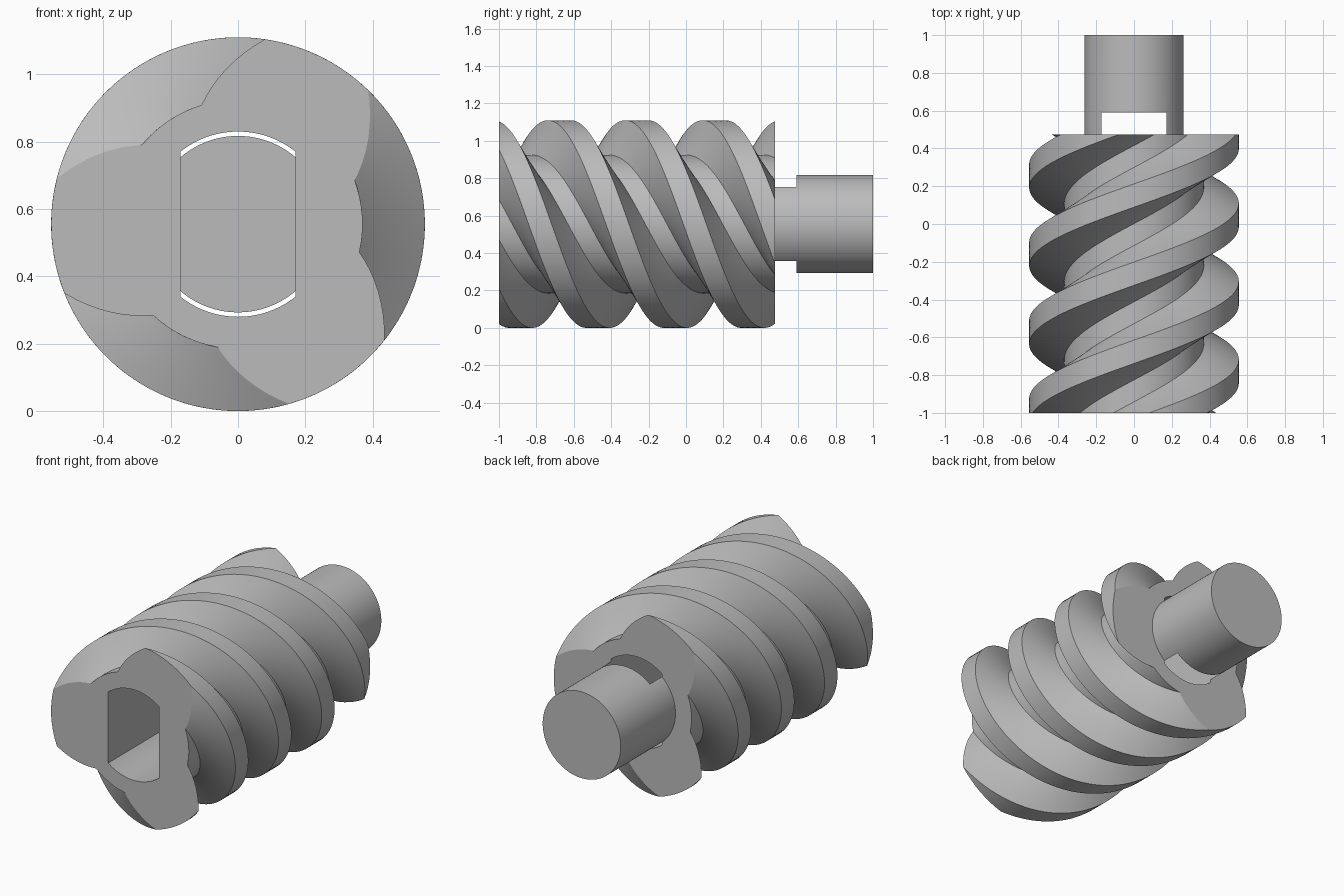
import bpy, bmesh
from math import radians, sin, cos, acos, pi, tau

if "Cube" in bpy.data.objects:
    bpy.data.objects.remove(bpy.data.objects["Cube"], do_unlink=True)

CREST, ROOT = 0.555, 0.37       # screw radii
AXIS_Z = CREST                  # height of the long axis
FRONT, BACK = -1.0, 0.475       # ends of the threaded body
LEAD = 1.241                    # travel per full turn
STARTS = 3

grey = bpy.data.materials.new("plain grey")
grey.use_nodes = True
grey.diffuse_color = (0.5, 0.5, 0.5, 1)
grey.node_tree.nodes["Principled BSDF"].inputs["Base Color"].default_value = (0.5, 0.5, 0.5, 1)


def loft(name, outline, y0, y1, turn=0.0, steps=1):
    """Sweep a polar outline (radius, angle) along y, twisting it by turn."""
    bm = bmesh.new()
    rings = []
    for i in range(steps + 1):
        t = i / steps
        rings.append([bm.verts.new((r * cos(a + turn * t), y0 + (y1 - y0) * t,
                                    AXIS_Z + r * sin(a + turn * t))) for r, a in outline])
    n = len(outline)
    for lower, upper in zip(rings, rings[1:]):
        for j in range(n):
            k = (j + 1) % n
            bm.faces.new((lower[j], lower[k], upper[k], upper[j]))
    bm.faces.new(rings[0])
    bm.faces.new(rings[-1])
    bmesh.ops.recalc_face_normals(bm, faces=bm.faces)
    mesh = bpy.data.meshes.new(name)
    bm.to_mesh(mesh)
    bm.free()
    mesh.materials.append(grey)
    obj = bpy.data.objects.new(name, mesh)
    bpy.context.collection.objects.link(obj)
    return obj


def thread_outline():
    """Three grooves with straight flanks between root and crest arcs."""
    mid, outer, inner = radians(3.8), radians(42.1), radians(16.8)
    period = tau / STARTS
    corners = [(ROOT, -inner), (ROOT, inner), (CREST, outer),
               (CREST, period - outer), (ROOT, period - inner)]
    pts, cuts = [], 8
    for s in range(STARTS):
        for (r0, a0), (r1, a1) in zip(corners, corners[1:]):
            for i in range(cuts):
                t = i / cuts
                pts.append((r0 + (r1 - r0) * t, mid + s * period + a0 + (a1 - a0) * t))
    return pts


def slot_outline(radius, half_width, cuts=24):
    """Circle with two flat sides."""
    a0 = acos(half_width / radius)
    arc = [a0 + (pi - 2 * a0) * i / cuts for i in range(cuts + 1)]
    return [(radius, a + half) for half in (0, pi) for a in arc]


# Threaded body and plain shaft
screw = loft("screw_body", thread_outline(), FRONT, BACK, -tau * (BACK - FRONT) / LEAD, 140)
shaft = loft("shaft", [(0.262, tau * i / 96) for i in range(96)], BACK - 0.001, 1.0)

# Flat-sided bore, running through the body and into the shaft
bore = loft("bore_cutter", slot_outline(0.275, 0.171), FRONT - 0.1, 0.59)
bore.hide_render = True

for part in (screw, shaft):
    cut = part.modifiers.new("bore", 'BOOLEAN')
    cut.operation = 'DIFFERENCE'
    cut.solver = 'EXACT'
    cut.object = bore
    bpy.ops.object.select_all(action='DESELECT')
    part.select_set(True)
    bpy.context.view_layer.objects.active = part
    bpy.ops.object.modifier_apply(modifier=cut.name)
    bpy.ops.object.shade_smooth_by_angle(angle=radians(30))

bpy.data.objects.remove(bore, do_unlink=True)
